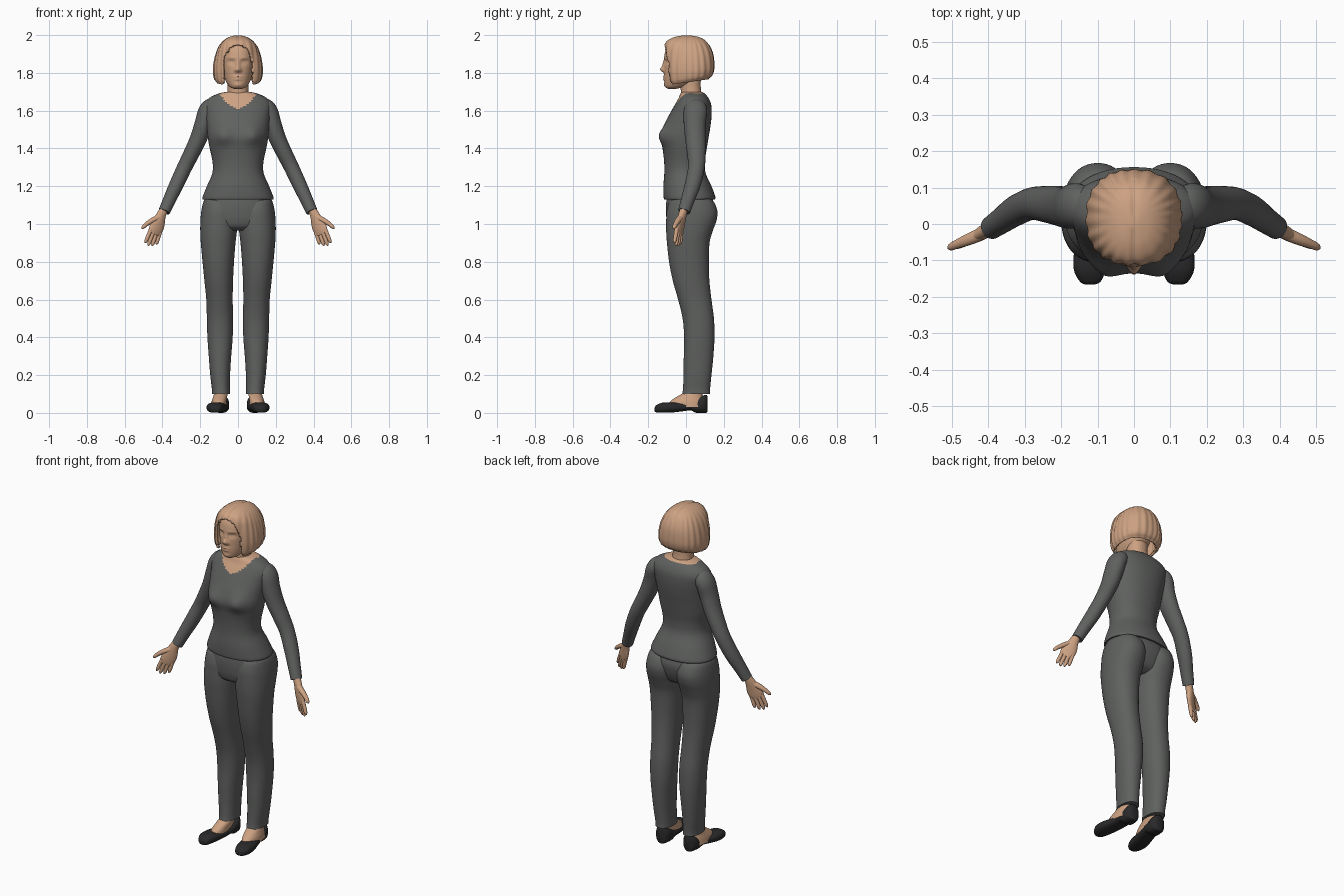
import bpy, bmesh, math
from mathutils import Vector


def material(name, rgb):
    m = bpy.data.materials.new(name)
    m.diffuse_color = (*rgb, 1)
    return m


SKIN = material("peach_skin", (0.61, 0.36, 0.225))
CLOTH = material("grey_cloth", (0.115, 0.12, 0.115))
SHOE = material("black_leather", (0.022, 0.022, 0.024))


def smooth_keys(keys, sub):
    """Catmull-Rom interpolation between rows of numbers."""
    out = []
    for i in range(len(keys) - 1):
        a, b, c, d = (keys[min(max(i + k, 0), len(keys) - 1)] for k in (-1, 0, 1, 2))
        for s in range(sub):
            t = s / sub
            out.append([0.5 * (2*q + (r-p)*t + (2*p-5*q+4*r-w)*t*t + (3*q-p-3*r+w)*t**3)
                        for p, q, r, w in zip(a, b, c, d)])
    out.append(list(keys[-1]))
    return out


def outline(n, e):
    """Unit superellipse."""
    pts = []
    for i in range(n):
        a = 2 * math.pi * (i + 0.5) / n
        c, s = math.cos(a), math.sin(a)
        pts.append((math.copysign(abs(c) ** (2/e), c), math.copysign(abs(s) ** (2/e), s)))
    return pts


def skin_rings(name, rings, mats, mirror=False, shape=None, drop=None, paint=None, caps=(1, 1)):
    """Join rings of points into one smooth object."""
    bm = bmesh.new()
    rows = [[bm.verts.new(p) for p in ring] for ring in rings]
    n = len(rows[0])
    for lo, hi in zip(rows, rows[1:]):
        for i in range(n):
            bm.faces.new((lo[i], lo[(i+1) % n], hi[(i+1) % n], hi[i]))
    if caps[0]:
        bm.faces.new(rows[0][::-1])
    if caps[1]:
        bm.faces.new(rows[-1])
    if shape:
        for v in bm.verts:
            v.co = shape(v.co.copy())
    if drop:
        gone = [f for f in bm.faces if drop(f.calc_center_median())]
        bmesh.ops.delete(bm, geom=gone, context='FACES')
    bmesh.ops.recalc_face_normals(bm, faces=bm.faces)
    if paint:
        for f in bm.faces:
            f.material_index = paint(f.calc_center_median())
    me = bpy.data.meshes.new(name)
    bm.to_mesh(me)
    bm.free()
    me.shade_smooth()
    me.set_sharp_from_angle(angle=math.radians(50))
    for m in mats:
        me.materials.append(m)
    ob = bpy.data.objects.new(name, me)
    bpy.context.collection.objects.link(ob)
    if mirror:
        ob.modifiers.new("mirror", 'MIRROR')
    return ob


def stack(name, keys, mats, n=40, sub=5, e=2.2, along_y=False, **kw):
    """Loft of flat sections; keys are (height, x0, x1, v0, v1)."""
    rings = []
    for h, x0, x1, v0, v1 in smooth_keys(keys, sub):
        ring = []
        for c, s in outline(n, e):
            x, v = (x0+x1)/2 + c*(x1-x0)/2, (v0+v1)/2 + s*(v1-v0)/2
            ring.append((x, h, v) if along_y else (x, v, h))
        rings.append(ring)
    return skin_rings(name, rings, mats, **kw)


def centred(keys):
    return [(z, -r, r, a, b) for z, r, a, b in keys]


def limb(name, keys, mats, wide=(0, 1, 0), n=24, sub=5):
    """Mirrored tube; keys are (x, y, z, wide radius, thin radius)."""
    ks = smooth_keys(keys, sub)
    rings = []
    for i, k in enumerate(ks):
        t = (Vector(ks[min(i+1, len(ks)-1)][:3]) - Vector(ks[max(i-1, 0)][:3])).normalized()
        w = Vector(wide)
        u = (w - t * w.dot(t)).normalized()
        v = t.cross(u)
        rings.append([Vector(k[:3]) + u*c*k[3] + v*s*k[4] for c, s in outline(n, 2)])
    return skin_rings(name, rings, mats, mirror=True)


def bump(x, z, cx, cz, sx, sz):
    return math.exp(-((x-cx)/sx)**2 - ((z-cz)/sz)**2)


# Shirt body, with bust fullness and a scooped neckline showing skin
def bust(p):
    if p.y < 0:
        p.y -= 0.022 * bump(abs(p.x), p.z, 0.082, 1.47, 0.045, 0.05)
    return p


def neckline(p):
    edge = 1.612 + 8.5 * p.x**2 if p.y < 0.035 else 1.69
    return 1 if p.z > edge else 0


stack("shirt", centred([
    (1.13, .187, -.115, .152), (1.145, .187, -.119, .155), (1.20, .165, -.12, .135),
    (1.27, .136, -.115, .104), (1.33, .135, -.116, .10), (1.40, .15, -.124, .11),
    (1.46, .16, -.134, .12), (1.52, .165, -.117, .13), (1.58, .172, -.088, .136),
    (1.63, .176, -.06, .134), (1.665, .155, -.04, .12), (1.69, .105, -.03, .10),
    (1.70, .06, -.02, .08)]), [CLOTH, SKIN], n=72, sub=7, shape=bust, paint=neckline)

# Sleeves
limb("sleeve", [
    (.10, .05, 1.60, .03, .03), (.135, .05, 1.615, .055, .05), (.163, .05, 1.595, .062, .048),
    (.182, .046, 1.53, .058, .048), (.210, .05, 1.45, .054, .045), (.248, .055, 1.37, .049, .042),
    (.283, .055, 1.30, .044, .040), (.325, .036, 1.21, .042, .038), (.362, .010, 1.13, .036, .034),
    (.391, -.010, 1.066, .032, .031)], [CLOTH], n=32)

# Hands
WIDE = Vector((.85, -.45, .25))
limb("palm", [
    (.38, -.004, 1.10, .022, .02), (.405, -.018, 1.05, .026, .02), (.424, -.03, 1.0, .040, .017),
    (.438, -.038, .965, .040, .014), (.445, -.042, .945, .034, .010)], [SKIN], wide=WIDE)
POINTING = Vector((.33, -.12, -.94))
ACROSS = Vector((.82, -.44, .34))
for finger, off, length in (("little", -1.5, .066), ("ring", -.5, .083),
                            ("middle", .5, .09), ("index", 1.5, .082)):
    base = Vector((.437, -.037, .965)) + ACROSS * off * .019
    spread = (POINTING + ACROSS * off * .04).normalized()
    limb(finger + "_finger", [(*(base + spread * length * t), r, r) for t, r in
         ((0, .011), (.5, .0105), (.85, .009), (1, .003))], [SKIN], wide=WIDE, n=12, sub=3)
limb("thumb", [(.42, -.028, 1.035, .018, .016), (.455, -.043, 1.018, .016, .014),
               (.487, -.056, .997, .012, .011), (.502, -.063, .983, .010, .009),
               (.509, -.066, .975, .003, .003)], [SKIN], n=14, sub=3)

# Trousers: hips, then legs whose upper ends form the seat
stack("trouser_hips", centred([
    (.965, .10, -.06, .08), (.985, .165, -.09, .115), (1.02, .193, -.102, .135),
    (1.06, .194, -.106, .147), (1.10, .187, -.106, .15), (1.15, .172, -.10, .135)]),
    [CLOTH], n=56)
stack("trouser_leg", [
    (.10, .042, .138, -.02, .128), (.13, .043, .139, -.016, .128), (.20, .042, .147, -.013, .135),
    (.30, .036, .155, -.012, .145), (.40, .028, .162, -.010, .151), (.50, .026, .165, -.018, .148),
    (.60, .028, .168, -.042, .135), (.70, .026, .178, -.070, .124), (.80, .021, .188, -.090, .121),
    (.90, .013, .197, -.101, .125), (.96, .006, .200, -.105, .141), (1.02, .002, .199, -.105, .162),
    (1.07, .005, .194, -.102, .166), (1.12, .02, .182, -.085, .145), (1.14, .04, .16, -.05, .11)],
    [CLOTH], mirror=True, n=44)

# Feet and slip-on shoes
stack("foot", [
    (.03, .06, .145, -.095, .09), (.06, .06, .14, -.085, .09), (.085, .057, .132, -.05, .088),
    (.11, .056, .126, -.012, .088), (.16, .056, .126, .01, .09)], [SKIN], mirror=True, n=28)
stack("shoe", [
    (-.166, .108, .134, .008, .028), (-.157, .091, .149, .003, .041), (-.125, .077, .165, .001, .054),
    (-.075, .066, .164, .002, .056), (-.02, .056, .149, .008, .054), (.025, .049, .139, .013, .06),
    (.05, .047, .134, .001, .072), (.085, .047, .132, 0, .09), (.106, .057, .122, 0, .096),
    (.113, .073, .106, .005, .088)], [SHOE], mirror=True, n=32, e=2.6, along_y=True)

# Neck
stack("neck", centred([(1.59, .08, -.045, .09), (1.64, .075, -.042, .09), (1.68, .06, -.028, .084),
                       (1.73, .055, -.03, .078), (1.79, .057, -.04, .08)]), [SKIN])


# Head with nose, eye sockets, brow and lips pushed out of the face
def face(p):
    if p.y < 0:
        x, z = p.x, p.z
        ridge = bump(x, z, 0, 1.818, .013, .014) * .022 + bump(x, z, 0, 1.845, .010, .022) * .010
        wings = bump(abs(x), z, .014, 1.812, .008, .008) * .006
        lips = (bump(x, z, 0, 1.780, .024, .006) + bump(x, z, 0, 1.766, .02, .006)) * .006
        socket = bump(abs(x), z, .034, 1.858, .018, .012) * .012
        eye = bump(abs(x), z, .034, 1.856, .011, .006) * .006
        brow = bump(abs(x), z, .034, 1.878, .024, .007) * .004
        chin = bump(x, z, 0, 1.735, .02, .012) * .005
        p.y -= ridge + wings + lips + eye + brow + chin - socket
    return p


stack("head", centred([
    (1.716, .02, -.095, -.05), (1.725, .042, -.108, -.01), (1.75, .062, -.114, .05),
    (1.79, .076, -.115, .09), (1.84, .084, -.115, .11), (1.90, .085, -.113, .11),
    (1.945, .07, -.092, .09), (1.97, .035, -.04, .05)]), [SKIN], n=96, sub=9, shape=face)


# Bobbed hair, open over the face, ridged like strands, longer at the front
def strands(p):
    a = math.atan2(p.y - .02, p.x)
    k = .018 * math.sin(a * 22 + 1.5 * math.sin(a * 3)) * min(1, max(0, (1.995 - p.z) / .05))
    low = max(0, min(1, (1.83 - p.z) / .09))
    return Vector((p.x * (1 + k), .02 + (p.y - .02) * (1 + k),
                   p.z + low * .035 * max(0, min(1, (p.y + .11) / .24))
                   - .004 * bump(p.x, 0, 0, 0, .008, 1) * (p.z > 1.95)))


def face_opening(p):
    if p.y > -.045:
        return False
    width = .082 if p.z < 1.83 else .082 * math.sqrt(max(0, 1 - ((p.z - 1.83) / .12) ** 2))
    return abs(p.x) < width


hair = stack("bob_hair", centred([
    (1.733, .112, -.098, .118), (1.755, .125, -.107, .137), (1.80, .131, -.113, .147),
    (1.85, .128, -.116, .149), (1.90, .117, -.117, .143), (1.94, .101, -.115, .127),
    (1.97, .078, -.10, .105), (1.99, .047, -.062, .07), (2.0, .01, -.01, .02)]),
    [SKIN], n=120, sub=6, e=2.35, shape=strands, drop=face_opening, caps=(0, 1))
shell = hair.modifiers.new("thickness", 'SOLIDIFY')
shell.thickness = 0.014
shell.offset = -1
